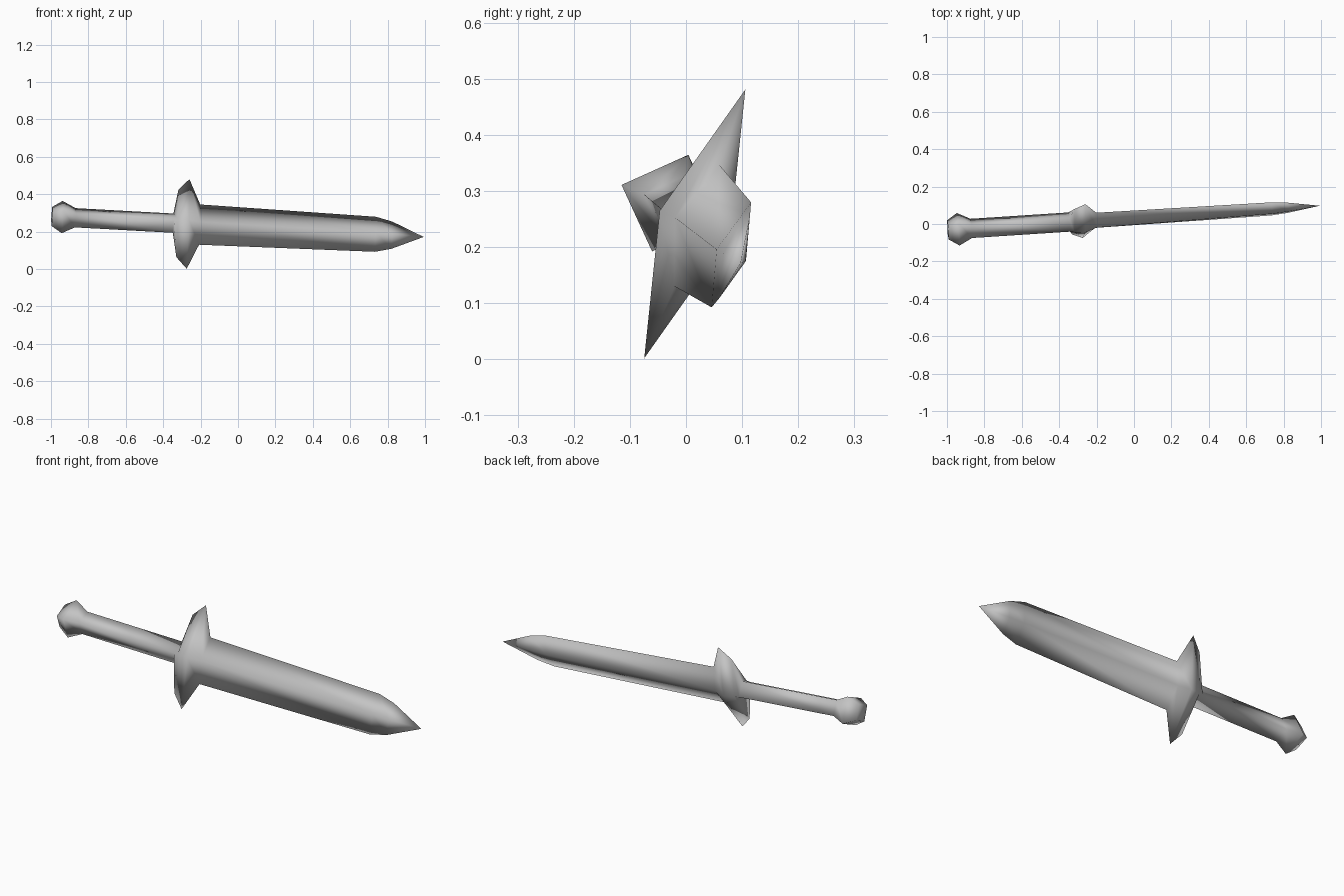
import bpy
import bmesh
from mathutils import Matrix, Vector

old = bpy.data.objects.get("Cube")
if old:
    bpy.data.objects.remove(old, do_unlink=True)

# Single steel-grey material
grey = bpy.data.materials.new("steel_grey")
grey.use_nodes = True
colour = (0.55, 0.55, 0.55, 1)
grey.diffuse_color = colour
grey.node_tree.nodes["Principled BSDF"].inputs["Base Color"].default_value = colour

# Each part is a run of diamond rings: (position along axis, half width, half thickness)
PARTS = {
    "pommel": [(-0.995, 0.055, 0.055), (-0.94, 0.092, 0.093)],
    "grip": [(-0.87, 0.055, 0.055), (-0.347, 0.055, 0.055)],
    "guard": [(-0.324, 0.193, 0.06), (-0.267, 0.256, 0.067)],
    "blade": [(-0.205, 0.115, 0.042), (0.735, 0.1, 0.028), (0.822, 0.078, 0.021)],
}
TIP = 0.993

# The sword lies slightly tilted: long axis, blade width and blade thickness directions
axis = Vector((1, 0.065, -0.055))
width = Vector((0, 0.35, 0.937))
width = (width - axis * width.dot(axis) / axis.length_squared).normalized()
thick = axis.cross(width).normalized()
frame = Matrix((axis, thick, width)).transposed().to_4x4()
frame.translation = (0, 0.033, 0.2265)


def diamond(bm, u, w, t):
    corners = [(u, 0, w), (u, t, 0), (u, 0, -w), (u, -t, 0)]
    return [bm.verts.new(c) for c in corners]


# Loft one continuous skin through every ring, from pommel to tip
bm = bmesh.new()
rings = [diamond(bm, *ring) for part in PARTS.values() for ring in part]
for a, b in zip(rings, rings[1:]):
    for i in range(4):
        j = (i + 1) % 4
        bm.faces.new((a[i], a[j], b[j], b[i]))

# Flat pommel end and pointed blade tip
bm.faces.new(rings[0])
point = bm.verts.new((TIP, 0, 0))
for i in range(4):
    bm.faces.new((rings[-1][i], rings[-1][(i + 1) % 4], point))

bm.transform(frame)
bmesh.ops.recalc_face_normals(bm, faces=bm.faces)
for face in bm.faces:
    face.smooth = True
mesh = bpy.data.meshes.new("sword")
bm.to_mesh(mesh)
bm.free()
mesh.materials.append(grey)
sword = bpy.data.objects.new("sword", mesh)
bpy.context.collection.objects.link(sword)

# Label the parts of the skin as vertex groups
start = 0
for name, part in PARTS.items():
    count = 4 * len(part) + (name == "blade")
    sword.vertex_groups.new(name=name).add(list(range(start, start + count)), 1, "REPLACE")
    start += count
